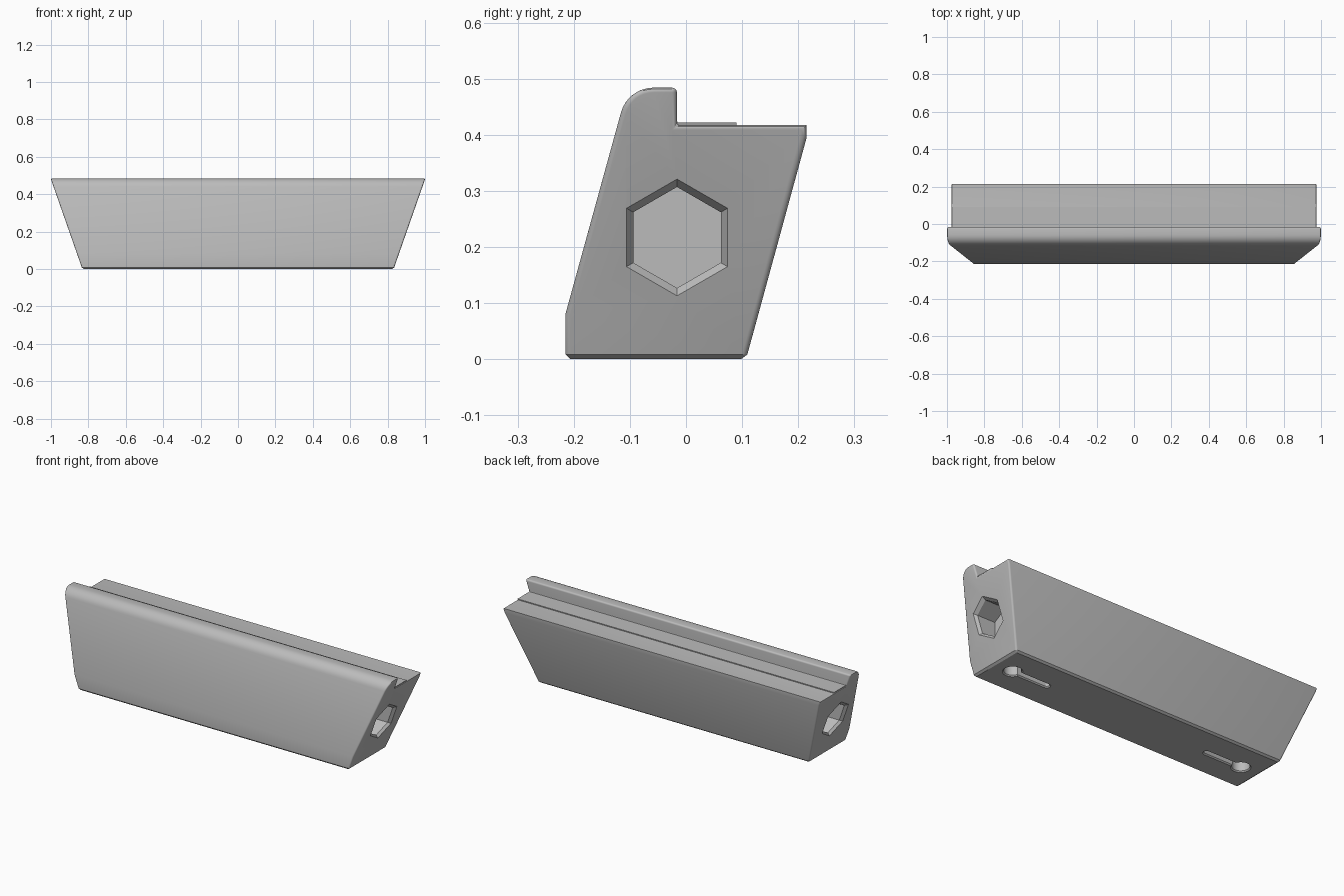
import bpy, bmesh
from math import cos, sin, pi, radians, asin, sqrt

if "Cube" in bpy.data.objects:
    bpy.data.objects.remove(bpy.data.objects["Cube"])

grey = bpy.data.materials.new("light_grey")
grey.use_nodes = True
grey.diffuse_color = (0.5, 0.5, 0.5, 1)
grey.node_tree.nodes["Principled BSDF"].inputs["Base Color"].default_value = (0.5, 0.5, 0.5, 1)


def end_x(z):
    """Half length of the body at height z: the ends flare outwards."""
    return 0.832 + 0.35 * z


def loft(bm, rings):
    """Skin a list of equal rings of points and cap both ends."""
    rows = [[bm.verts.new(p) for p in ring] for ring in rings]
    n = len(rows[0])
    for a, b in zip(rows, rows[1:]):
        for i in range(n):
            j = (i + 1) % n
            bm.faces.new((a[i], a[j], b[j], b[i]))
    bm.faces.new(rows[0][::-1])
    bm.faces.new(rows[-1])
    bmesh.ops.recalc_face_normals(bm, faces=bm.faces)


def make_object(name, bm):
    mesh = bpy.data.meshes.new(name)
    bm.to_mesh(mesh)
    bm.free()
    mesh.materials.append(grey)
    ob = bpy.data.objects.new(name, mesh)
    bpy.context.collection.objects.link(ob)
    return ob


# Body: side profile with a rounded front lip and a ledge behind it
lip = [(-0.058 - 0.06 * sin(a), 0.424 + 0.06 * cos(a))
       for a in [radians(75 * (1 - i / 8)) for i in range(9)]]
profile = [(-0.215, 0), (-0.215, 0.08)] + lip + [
    (-0.016, 0.484), (-0.016, 0.417), (0.215, 0.417), (0.215, 0.395), (0.107, 0)]
bm = bmesh.new()
loft(bm, [[(s * end_x(z), y, z) for y, z in profile] for s in (-1, 1)])


def on_floor(e):
    return all(v.co.z < 0.001 for v in e.verts)


def rounded(e):
    lengthwise = abs(e.verts[0].co.x - e.verts[1].co.x) > 1
    if lengthwise:
        return abs(e.verts[0].co.y + 0.016) < 0.001
    return not on_floor(e)


# Round the end edges and lip corners, then chamfer the underside
bmesh.ops.bevel(bm, geom=[e for e in bm.edges if rounded(e)], offset=0.009,
                segments=4, profile=0.5, affect='EDGES', clamp_overlap=True)
bmesh.ops.bevel(bm, geom=[e for e in bm.edges if on_floor(e)], offset=0.011,
                segments=1, affect='EDGES', clamp_overlap=True)
body = make_object("body", bm)


# Hexagonal end sockets with a flared rim
def hexagon(r, x_at):
    pts = [(-0.016 + r * sin(i * pi / 3), 0.217 + r * cos(i * pi / 3)) for i in range(6)]
    return [(x_at(z), y, z) for y, z in pts]


def keyhole(grow, z):
    """Round screw hole with a narrow slot running towards the middle."""
    r, w = 0.044 + grow, 0.014 + grow
    a = asin(w / r)
    circle = [a + (2 * pi - 2 * a) * i / 28 for i in range(29)]
    pts = [(0.72 + r * -cos(t), -0.055 + r * sin(t)) for t in circle]
    tip = [-pi / 2 + pi * i / 8 for i in range(9)]
    pts += [(0.505 - w * cos(t), -0.055 + w * sin(t)) for t in tip]
    return [(x, y, z) for x, y in pts]


cutters = []
for side, name in ((1, "left"), (-1, "right")):
    socket = [hexagon(0.09, lambda z: 0.8),
              hexagon(0.09, lambda z: end_x(z) - 0.015),
              hexagon(0.104, end_x),
              hexagon(0.104, lambda z: end_x(z) + 0.05)]
    slot = [keyhole(0, 0.06), keyhole(0, 0.006), keyhole(0.006, 0), keyhole(0.006, -0.05)]
    for part, rings in (("socket", socket), ("keyhole", slot)):
        bm = bmesh.new()
        loft(bm, [[(side * x, y, z) for x, y, z in ring] for ring in rings])
        ob = make_object(f"{name}_{part}_cutter", bm)
        ob.hide_render = True
        cutters.append(ob)

for c in cutters:
    mod = body.modifiers.new(c.name, 'BOOLEAN')
    mod.operation = 'DIFFERENCE'
    mod.solver = 'EXACT'
    mod.object = c

# Apply the cuts and drop the cutters
bpy.context.view_layer.update()
cut = bpy.data.meshes.new_from_object(body.evaluated_get(bpy.context.evaluated_depsgraph_get()))
body.modifiers.clear()
body.data = cut
for c in cutters:
    bpy.data.objects.remove(c)

# Raised strip on the front part of the ledge
strip = [(-0.018, 0.41), (-0.018, 0.422), (0.09, 0.422), (0.09, 0.41)]
bm = bmesh.new()
loft(bm, [[(s * (end_x(z) - 0.006), y, z) for y, z in strip] for s in (-1, 1)])
ledge_strip = make_object("ledge_strip", bm)

for ob in (body, ledge_strip):
    bpy.ops.object.select_all(action='DESELECT')
    ob.select_set(True)
    bpy.context.view_layer.objects.active = ob
    bpy.ops.object.shade_smooth_by_angle(angle=radians(30))
